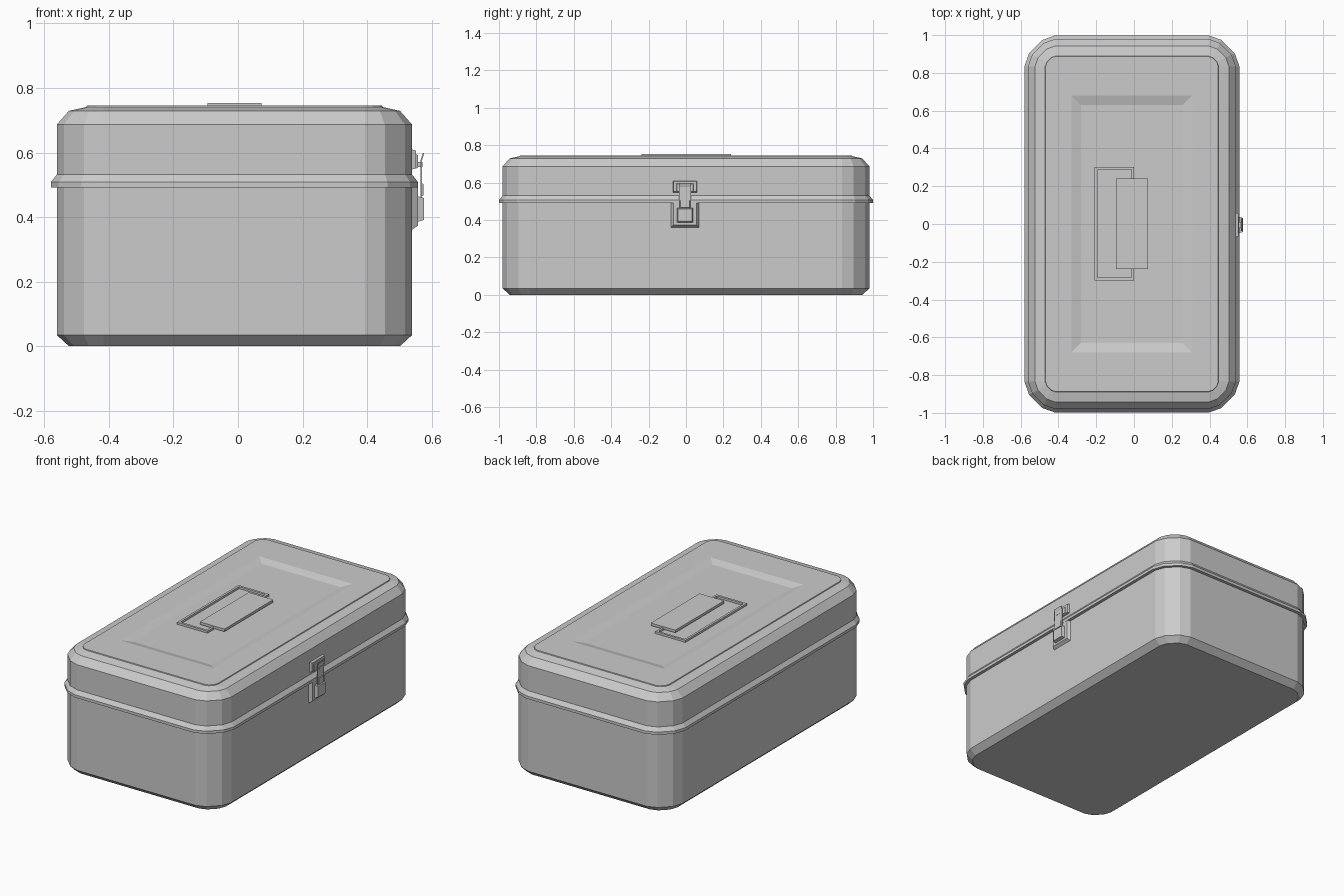
import bpy
import bmesh

old = bpy.data.objects.get("Cube")
if old:
    bpy.data.objects.remove(old, do_unlink=True)

CX = -0.011          # box centre, leaving room for the latch on +x
HX, HY, CORNER = 0.55, 0.98, 0.145

metal = bpy.data.materials.new("grey_metal")
metal.use_nodes = True
metal.diffuse_color = (0.6, 0.6, 0.6, 1)
metal.node_tree.nodes["Principled BSDF"].inputs["Base Color"].default_value = (0.6, 0.6, 0.6, 1)


def finish(name, bm):
    bmesh.ops.remove_doubles(bm, verts=bm.verts, dist=0.0002)
    bmesh.ops.recalc_face_normals(bm, faces=bm.faces)
    mesh = bpy.data.meshes.new(name)
    bm.to_mesh(mesh)
    bm.free()
    mesh.materials.append(metal)
    obj = bpy.data.objects.new(name, mesh)
    bpy.context.collection.objects.link(obj)
    return obj


def outline(hx, hy, c):
    """Rectangle with three-sided rounded corners, counter-clockwise."""
    a, b = 0.15 * c, 0.58 * c
    quarter = [(hx, hy - c), (hx - a, hy - b), (hx - b, hy - a), (hx - c, hy)]
    pts = []
    for sx, sy in ((1, 1), (-1, 1), (-1, -1), (1, -1)):
        part = [(sx * x, sy * y) for x, y in quarter]
        pts += part if sx * sy > 0 else part[::-1]
    return pts


def stack(name, rings):
    """Skin a list of (half x, half y, corner, z) rings and cap both ends."""
    bm = bmesh.new()
    loops = [[bm.verts.new((CX + x, y, z)) for x, y in outline(hx, hy, c)]
             for hx, hy, c, z in rings]
    n = len(loops[0])
    for lo, hi in zip(loops, loops[1:]):
        for i in range(n):
            j = (i + 1) % n
            bm.faces.new((lo[i], lo[j], hi[j], hi[i]))
    bm.faces.new(loops[0][::-1])
    bm.faces.new(loops[-1])
    return finish(name, bm)


def ring(inset, z):
    return (HX - inset, HY - inset, CORNER - inset, z)


def block(name, x, y, z, taper=0.0, top_taper=None):
    """Box from ranges; the +x face may be drawn in by a taper."""
    up = taper if top_taper is None else top_taper
    bm = bmesh.new()
    near = [(y[0], z[0]), (y[1], z[0]), (y[1], z[1]), (y[0], z[1])]
    far = [(y[0] + taper, z[0] + taper), (y[1] - taper, z[0] + taper),
           (y[1] - taper, z[1] - up), (y[0] + taper, z[1] - up)]
    a = [bm.verts.new((x[0], *p)) for p in near]
    b = [bm.verts.new((x[1], *p)) for p in far]
    bm.faces.new(a)
    bm.faces.new(b)
    for i in range(4):
        j = (i + 1) % 4
        bm.faces.new((a[i], a[j], b[j], b[i]))
    return finish(name, bm)


def strip(name, profile, y):
    """Extrude an xz profile across y."""
    bm = bmesh.new()
    face = bm.faces.new([bm.verts.new((px, y[0], pz)) for px, pz in profile])
    new = bmesh.ops.extrude_face_region(bm, geom=[face])["geom"]
    bmesh.ops.translate(bm, vec=(0, y[1] - y[0], 0),
                        verts=[v for v in new if isinstance(v, bmesh.types.BMVert)])
    return finish(name, bm)


# Lower box with a chamfered foot
stack("box_body", [ring(0.037, 0), ring(0, 0.034), ring(0, 0.495)])

# Lid: flared rim, straight wall, rounded shoulder, raised top with sunken panel
stack("lid", [
    ring(0, 0.491), ring(-0.019, 0.491), ring(-0.019, 0.508), ring(0, 0.532),
    ring(0, 0.687), ring(0.037, 0.729), ring(0.091, 0.741), ring(0.093, 0.746),
    (0.32, 0.68, 0, 0.746), (0.27, 0.63, 0, 0.732)])

# Carrying handle: grip plate and folded wire frame
block("handle_grip", (-0.095, 0.073), (-0.237, 0.24), (0.738, 0.754))
W = 0.014
wire_z = (0.73, 0.745)
block("handle_wire_long", (-0.208, -0.208 + W), (-0.298, 0.302), wire_z)
for side, y0, y1 in (("right", -0.298, -0.22), ("left", 0.302, 0.22)):
    edge = sorted((y0, y0 + (W if y0 < 0 else -W)))
    block("handle_wire_arm_" + side, (-0.208, 0), edge, wire_z)
    block("handle_wire_end_" + side, (-W, 0), sorted((y0, y1)), wire_z)

# Latch on the +x wall, slightly off centre
MID = -0.005
WALL = CX + HX


def span(half):
    return (MID - half, MID + half)


block("latch_lower_plate", (WALL - 0.01, 0.557), span(0.082), (0.353, 0.491), 0.02, 0.0)
block("latch_upper_plate", (WALL - 0.01, 0.552), span(0.067), (0.545, 0.612), 0.006)
block("latch_upper_boss", (0.55, 0.557), span(0.046), (0.55, 0.595), 0.003)
block("latch_catch", (0.55, 0.57), span(0.016), (0.555, 0.57))
block("latch_lever", (0.555, 0.577), span(0.043), (0.385, 0.465), 0.006)
strip("latch_strap", [(0.566, 0.44), (0.570, 0.44), (0.570, 0.575), (0.577, 0.597),
                      (0.573, 0.599), (0.566, 0.577)], span(0.033))
block("latch_strap_window", (0.569, 0.572), span(0.016), (0.555, 0.57))
block("latch_lever_rib", (0.57, 0.574), span(0.026), (0.465, 0.505), 0.002)
